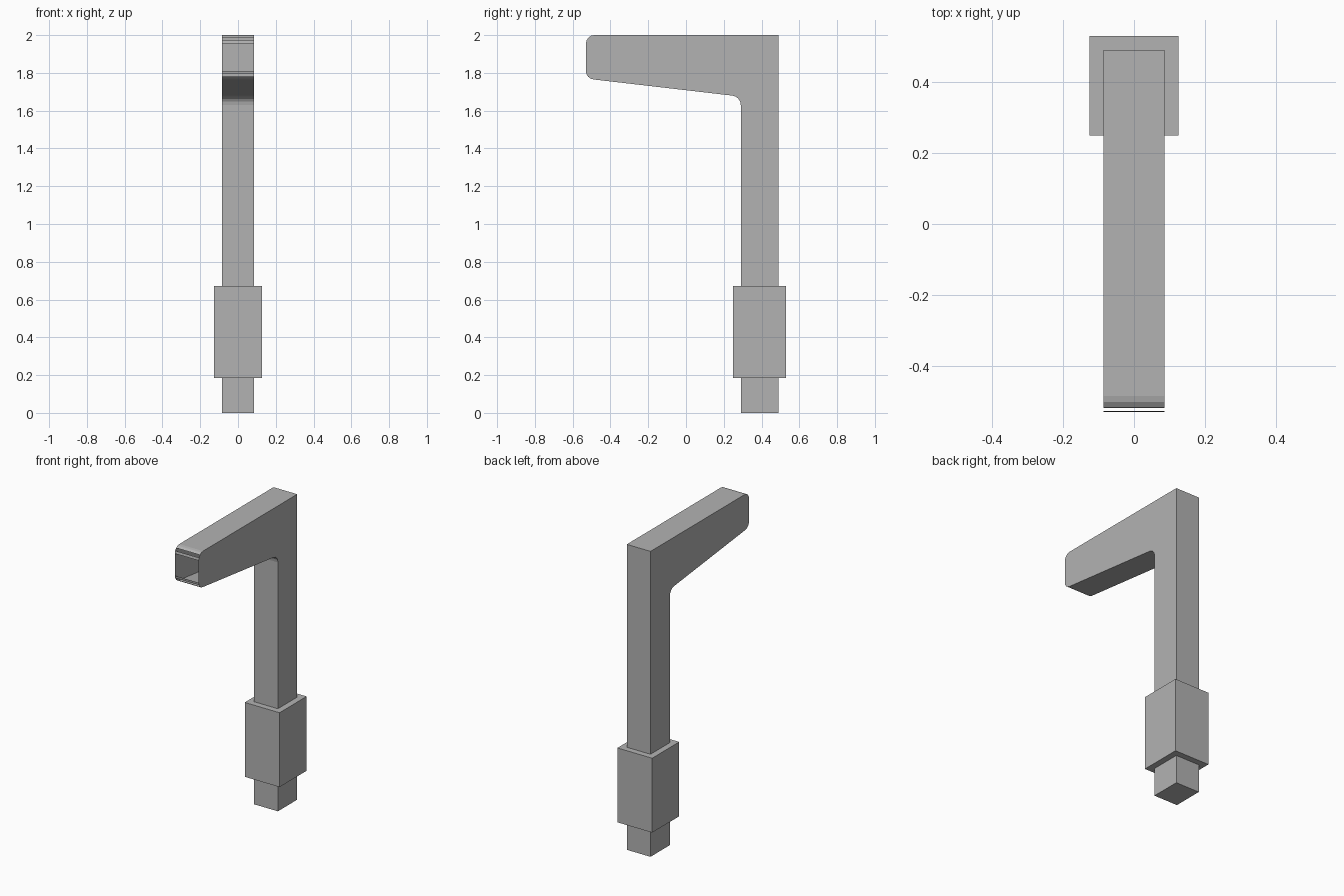
import bpy, bmesh
from math import sin, cos, pi

cube = bpy.data.objects.get("Cube")
if cube:
    bpy.data.objects.remove(cube, do_unlink=True)

grey = bpy.data.materials.new("satin grey")
grey.use_nodes = True
colour = (0.45, 0.45, 0.45, 1)
grey.diffuse_color = colour
grey.node_tree.nodes["Principled BSDF"].inputs["Base Color"].default_value = colour


def finish(name, bm):
    mesh = bpy.data.meshes.new(name)
    bm.to_mesh(mesh)
    bm.free()
    mesh.materials.append(grey)
    obj = bpy.data.objects.new(name, mesh)
    bpy.context.collection.objects.link(obj)
    return obj


def arc(cy, cz, ry, rz, start, end, steps=4):
    angles = [start + (end - start) * i / steps for i in range(steps + 1)]
    return [(cy + ry * cos(a), cz + rz * sin(a)) for a in angles]


# Spout and column: one side profile, hollow with an open spout tip
top_arc = arc(-0.485, 1.955, 0.045, 0.045, pi / 2, pi)
low_arc = arc(-0.485, 1.81, 0.045, 0.045, pi, 1.47 * pi)
fillet = arc(0.24, 1.63, 0.05, 0.05, 0.46 * pi, 0)
profile = [(0.49, 0), (0.49, 2)] + top_arc + low_arc + fillet + [(0.29, 0)]
mouth = 2 + len(top_arc) - 1
open_strips = {mouth - 2, mouth, mouth + 2}

bm = bmesh.new()
half = 0.086
left = [bm.verts.new((half, y, z)) for y, z in profile]
right = [bm.verts.new((-half, y, z)) for y, z in profile]
bm.faces.new(left)
bm.faces.new(right[::-1])
n = len(profile)
for i in range(n):
    if i not in open_strips:
        j = (i + 1) % n
        bm.faces.new((left[j], left[i], right[i], right[j]))
finish("spout_and_column", bm)

# Square sleeve around the lower column
bm = bmesh.new()
bmesh.ops.create_cube(bm, size=1)
bmesh.ops.scale(bm, vec=(0.252, 0.28, 0.487), verts=bm.verts)
bmesh.ops.translate(bm, vec=(0, 0.39, 0.428), verts=bm.verts)
finish("base_sleeve", bm)
